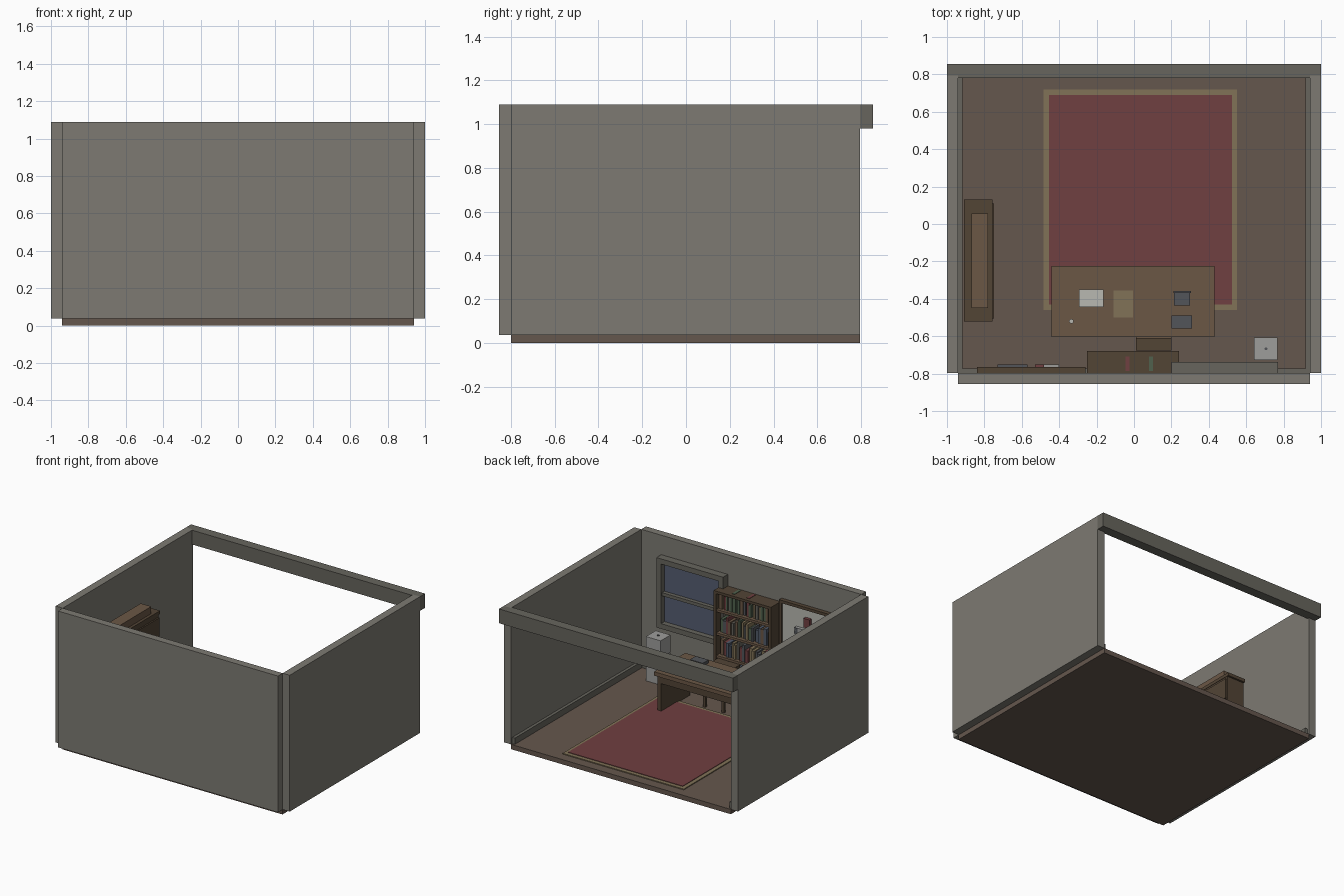
import bpy, random

if "Cube" in bpy.data.objects:
    bpy.data.objects.remove(bpy.data.objects["Cube"])
random.seed(4)

PALETTE = {
    "wall": (.205, .195, .17), "trim": (.135, .13, .11), "floor": (.13, .095, .075),
    "beige": (.22, .17, .095), "red": (.16, .05, .052), "wood": (.145, .095, .06),
    "dark_wood": (.085, .058, .036), "light_wood": (.19, .13, .09),
    "glass": (.09, .11, .165), "white": (.48, .48, .44), "grey": (.34, .34, .33),
    "slate": (.085, .09, .10), "green": (.08, .12, .075), "blue": (.08, .10, .14)}
MATS = {}
for n, c in PALETTE.items():
    MATS[n] = bpy.data.materials.new(n)
    MATS[n].diffuse_color = (*c, 1)


def finish(o, name, mat):
    o.name = name
    o.data.materials.append(MATS[mat])
    return o


def box(name, x, y, z, mat):
    """Box from (min, max) ranges."""
    bpy.ops.mesh.primitive_cube_add(size=1, location=[sum(r) / 2 for r in (x, y, z)])
    o = bpy.context.object
    o.scale = [r[1] - r[0] for r in (x, y, z)]
    bpy.ops.object.transform_apply(location=False, rotation=False, scale=True)
    return finish(o, name, mat)


def cyl(name, loc, r, h, mat, n=12):
    bpy.ops.mesh.primitive_cylinder_add(radius=r, depth=h, vertices=n, location=loc)
    return finish(bpy.context.object, name, mat)


def frame(name, x, y, z, w, mat):
    """Four bars standing in the xz plane."""
    box(name + "_left", (x[0], x[0] + w), y, z, mat)
    box(name + "_right", (x[1] - w, x[1]), y, z, mat)
    box(name + "_bottom", (x[0] + w, x[1] - w), y, (z[0], z[0] + w), mat)
    box(name + "_top", (x[0] + w, x[1] - w), y, (z[1] - w, z[1]), mat)


# Room shell
F = .037
box("floor", (-.94, .94), (-.80, .795), (0, F), "floor")
box("rear_wall", (-.94, .94), (-.855, -.797), (F, 1.09), "wall")
for s, side in ((-1, "left"), (1, "right")):
    box(side + "_wall", sorted((s * .94, s)), (-.797, .795), (F, 1.09), "wall")
    box(side + "_skirting", sorted((s * .917, s * .94)), (-.797, .78), (F, .085), "trim")
box("rear_skirting", (-.917, .917), (-.797, -.772), (F, .085), "trim")
box("open_side_beam", (-1, 1), (.78, .855), (.98, 1.09), "trim")

# Rug
box("rug_border", (-.485, .55), (-.46, .72), (F, .044), "beige")
box("rug_field", (-.455, .525), (-.43, .69), (.044, .048), "red")

# Desk
box("desk_top", (-.44, .43), (-.605, -.225), (.315, .345), "wood")
for s, x in (("left", -.42), ("right", .38)):
    box("desk_end_panel_" + s, (x, x + .03), (-.59, -.24), (F, .315), "dark_wood")
box("desk_apron", (-.39, .38), (-.26, -.24), (.26, .315), "dark_wood")

# Desk items
box("paper_stack", (-.295, -.162), (-.445, -.35), (.345, .355), "white")
box("folder", (-.11, -.005), (-.5, -.355), (.345, .352), "beige")
box("desk_phone", (.215, .3), (-.435, -.37), (.345, .365), "slate")
box("phone_screen", (.21, .305), (-.37, -.357), (.345, .38), "slate")
box("desk_box", (.2, .31), (-.56, -.49), (.345, .37), "slate")
cyl("cup", (-.335, -.52, .36), .012, .03, "white")

# Chair tucked under the desk
box("chair_seat", (.01, .2), (-.66, -.48), (.18, .205), "wood")
box("chair_back", (.01, .2), (-.675, -.61), (.205, .34), "dark_wood")
for x in (.015, .175):
    for y in (-.655, -.505):
        box("chair_leg", (x, x + .02), (y, y + .02), (F, .18), "dark_wood")

# Bookcase
BX, BY = (-.25, .24), (-.797, -.68)
for n, x in (("left", (-.25, -.228)), ("right", (.218, .24))):
    box("bookcase_side_" + n, x, BY, (F, .83), "dark_wood")
box("bookcase_back", (-.228, .218), (-.797, -.785), (F, .83), "dark_wood")
box("bookcase_top", BX, BY, (.83, .85), "dark_wood")
shelves = (.055, .16, .335, .51, .69)
for z in shelves:
    box("shelf", (-.228, .218), (-.785, -.683), (z, z + .018), "wood")
for z in shelves[1:]:
    x = -.222
    while x < .19:
        w = random.uniform(.014, .026)
        h = random.uniform(.09, .13)
        c = random.choice(["red", "green", "blue", "beige", "slate", "trim", "wood"])
        box("book", (x, x + w), (-.785, -random.uniform(.70, .715)), (z + .018, z + .018 + h), c)
        x += w + random.choice((.002, .003, .012))
# Two tall books reaching the top board
for x, c in ((-.045, "red"), (.08, "green")):
    box("tall_book", (x, x + .022), (-.785, -.708), (.708, .853), c)

# Window
box("window_glass", (.22, .75), (-.797, -.78), (.42, .92), "glass")
frame("window_frame", (.2, .77), (-.797, -.738), (.40, .94), .04, "trim")
box("window_bar", (.24, .73), (-.78, -.75), (.65, .675), "trim")

# Notice board
box("notice_board", (-.82, -.28), (-.797, -.775), (.47, .86), "white")
frame("board_frame", (-.84, -.26), (-.797, -.765), (.45, .88), .022, "dark_wood")
for x, z, w, h, c in ((-.73, .66, .16, .12, "slate"), (-.53, .66, .13, .05, "grey"),
                      (-.53, .73, .05, .07, "red"), (-.43, .66, .03, .05, "slate"),
                      (-.7, .52, .12, .09, "grey"), (-.5, .52, .1, .08, "slate")):
    box("pinned_note", (x, x + w), (-.776, -.75), (z, z + h), c)

# White cabinet in the corner
box("corner_cabinet_base", (.642, .768), (-.728, -.61), (F, .24), "grey")
box("corner_cabinet_upper", (.642, .768), (-.728, -.608), (.245, .38), "grey")
cyl("cabinet_knob", (.705, -.667, .382), .008, .008, "slate", 10)

# Sideboard along the left wall
box("sideboard_body", (-.91, -.76), (-.51, .115), (F, .74), "dark_wood")
box("sideboard_top", (-.91, -.757), (-.52, .13), (.74, .765), "dark_wood")
box("sideboard_riser", (-.87, -.78), (-.45, .055), (.765, .82), "wood")
for i in range(4):
    z = .07 + i * .165
    box("drawer_front", (-.76, -.749), (-.505, .11), (z, z + .155), "dark_wood")

for m in bpy.data.materials:
    if m.users and not m.is_grease_pencil:
        m.use_nodes = True
        m.node_tree.nodes["Principled BSDF"].inputs["Base Color"].default_value = m.diffuse_color
